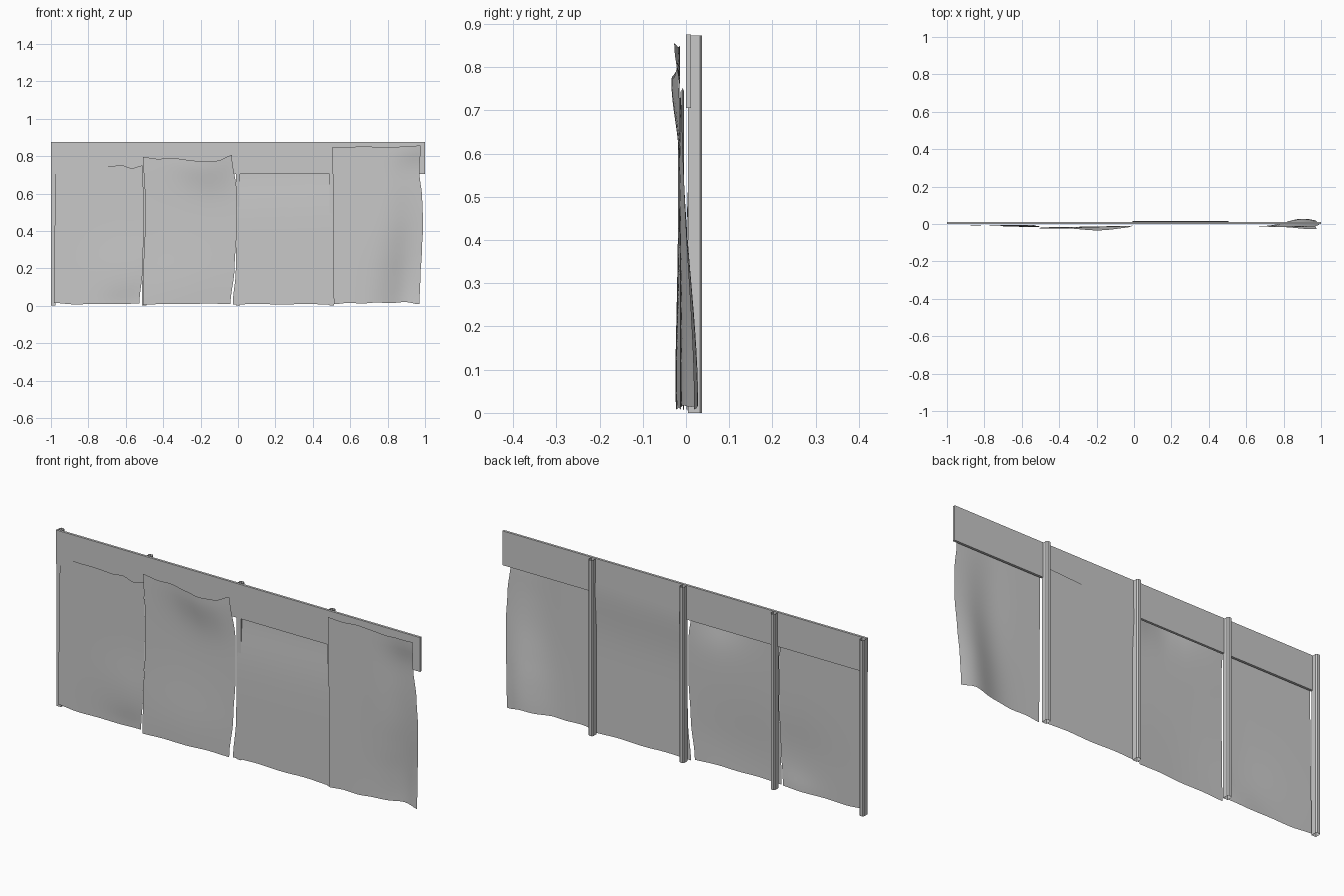
import bpy
import bmesh
import math

cube = bpy.data.objects.get("Cube")
if cube:
    bpy.data.objects.remove(cube, do_unlink=True)

grey = bpy.data.materials.new("plain grey")
grey.use_nodes = True
GREY = (0.58, 0.58, 0.58, 1)
grey.diffuse_color = GREY
grey.node_tree.nodes["Principled BSDF"].inputs["Base Color"].default_value = GREY


def add_object(name, bm, smooth=False):
    mesh = bpy.data.meshes.new(name)
    bm.to_mesh(mesh)
    bm.free()
    mesh.materials.append(grey)
    for face in mesh.polygons:
        face.use_smooth = smooth
    obj = bpy.data.objects.new(name, mesh)
    bpy.context.collection.objects.link(obj)
    return obj


def box(name, low, high):
    bm = bmesh.new()
    bmesh.ops.create_cube(bm, size=1)
    for v in bm.verts:
        v.co = [(a + b) / 2 + c * (b - a) for a, b, c in zip(low, high, v.co)]
    return add_object(name, bm)


def open_post(name, x, front=0.005, back=0.037, half=0.012, cut=0.005):
    """Hollow upright with chamfered rear corners and open ends."""
    outline = [(-half, front), (half, front), (half, back - cut),
               (half - cut, back), (cut - half, back), (-half, back - cut)]
    bm = bmesh.new()
    low, high = [[bm.verts.new((x + px, py, z)) for px, py in outline]
                 for z in (0, 0.873)]
    for i in range(len(outline)):
        j = (i + 1) % len(outline)
        bm.faces.new((low[i], low[j], high[j], high[i]))
    return add_object(name, bm)


def along(values, t):
    """Blend smoothly through evenly spaced values."""
    p = t * (len(values) - 1)
    i = min(int(p), len(values) - 2)
    f = p - i
    f = f * f * (3 - 2 * f)
    return values[i] * (1 - f) + values[i + 1] * f


def sheet(name, left, right, bottom, top, depth, bulges, nu=24, nv=32):
    """Hanging cloth: four edge profiles, depth at left and right, bulges."""
    bm = bmesh.new()
    rows = []
    for j in range(nv + 1):
        v = j / nv
        row = []
        for i in range(nu + 1):
            u = i / nu
            x = along(left, v) * (1 - u) + along(right, v) * u
            z = along(bottom, u) * (1 - v) + along(top, u) * v
            y = depth[0] * (1 - u) + depth[1] * u
            for cu, cv, ru, rv, amount in bulges:
                y += amount * math.exp(-((u - cu) / ru) ** 2 - ((v - cv) / rv) ** 2)
            row.append(bm.verts.new((x, y, z)))
        rows.append(row)
    for a, b in zip(rows, rows[1:]):
        for i in range(nu):
            bm.faces.new((a[i], a[i + 1], b[i + 1], b[i]))
    return add_object(name, bm, True)


# Top board and the posts behind it
box("top_board", (-1, 0, 0.705), (1, 0.012, 0.875))
for k, x in enumerate((-0.988, -0.5, 0, 0.5)):
    open_post(f"post_{k + 1}", x)

# Hanging cloth sheets, from the right end to the left end
sheet("cloth_far_right",
      left=(-0.985, -0.98, -0.975), right=(-0.527, -0.51, -0.505, -0.505, -0.51),
      bottom=(0.015, 0.007, 0.01, 0.008, 0.012),
      top=(0.745, 0.75, 0.748, 0.75, 0.748, 0.745, 0.752, 0.735, 0.75),
      depth=(-0.005, -0.01),
      bulges=[(0.85, 0.25, 0.4, 0.2, -0.006), (0.85, 0, 0.25, 0.1, 0.006)])
sheet("cloth_middle_right",
      left=(-0.508, -0.505, -0.498, -0.498, -0.508),
      right=(-0.04, -0.018, -0.007, -0.007, -0.033),
      bottom=(0.005, 0.01, 0.008, 0.012, 0.008),
      top=(0.795, 0.785, 0.79, 0.78, 0.77, 0.775, 0.805),
      depth=(-0.018, -0.009),
      bulges=[(0.68, 1, 0.34, 0.17, -0.022), (0.4, 0.1, 0.6, 0.3, -0.009)])
sheet("cloth_middle_left",
      left=(-0.028, -0.012, -0.007, -0.007, -0.007), right=(0.5, 0.505, 0.505),
      bottom=(0.006, 0.01, 0.006, 0.01, 0.005), top=(0.735, 0.745, 0.755),
      depth=(0.001, 0.003),
      bulges=[(0.5, 1, 5, 0.25, 0.014)])
sheet("cloth_far_left",
      left=(0.512, 0.51, 0.508, 0.505),
      right=(0.97, 0.975, 0.983, 0.99, 0.985, 0.97, 0.977),
      bottom=(0.008, 0.015, 0.012, 0.017, 0.014, 0.02, 0.008),
      top=(0.85, 0.846, 0.853, 0.849, 0.846, 0.853, 0.856),
      depth=(-0.014, -0.012),
      bulges=[(0.85, 0, 0.28, 0.5, 0.041), (0.95, 1, 0.25, 0.1, -0.016),
              (0.62, 0.45, 0.2, 0.4, -0.007)])
